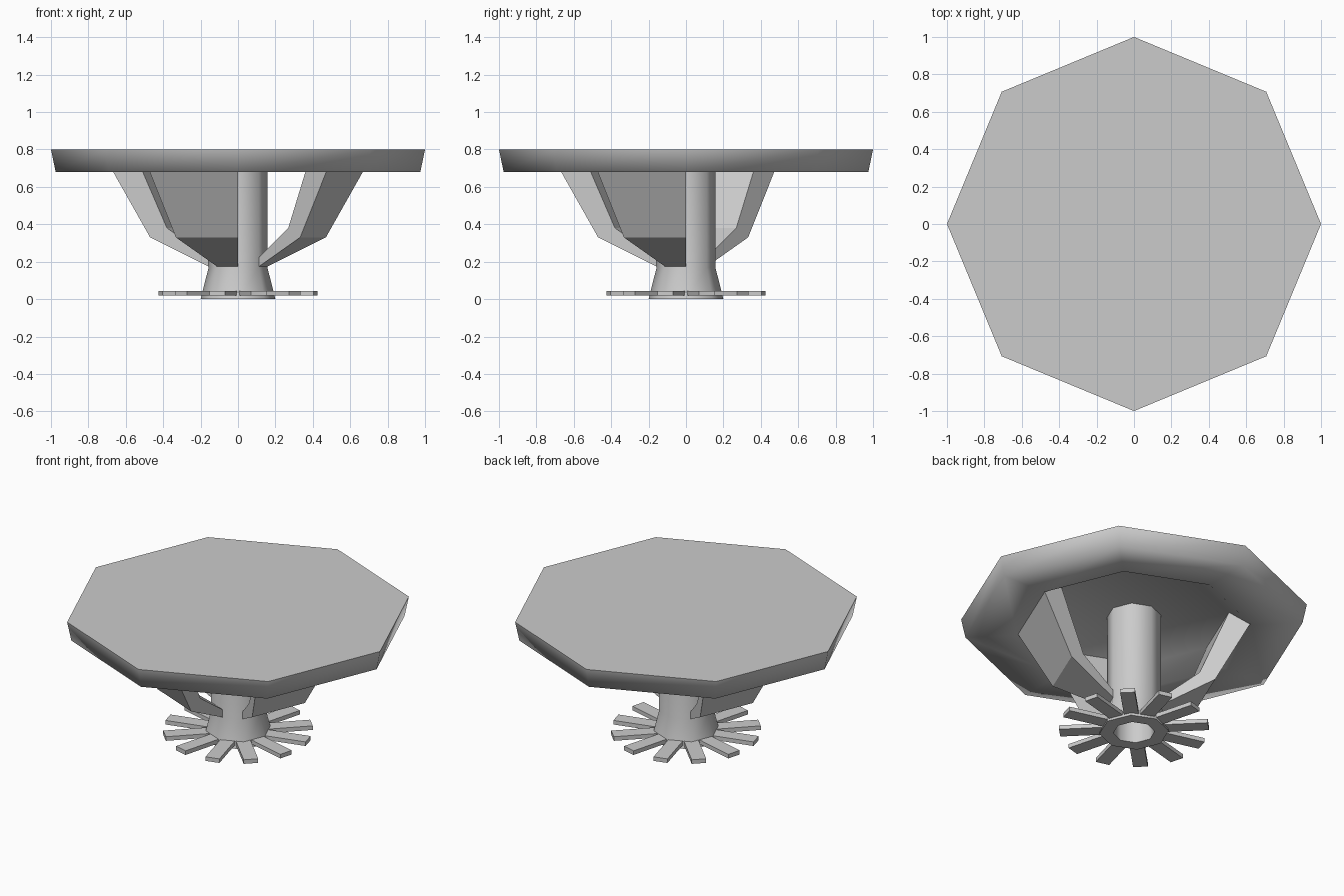
import bpy, bmesh
from math import sin, cos, radians

if "Cube" in bpy.data.objects:
    bpy.data.objects.remove(bpy.data.objects["Cube"], do_unlink=True)

grey = bpy.data.materials.new("metal_grey")
grey.use_nodes = True
tone = (0.6, 0.6, 0.6, 1)
grey.diffuse_color = tone
grey.node_tree.nodes["Principled BSDF"].inputs["Base Color"].default_value = tone


def sweep(name, profile, start=0, steps=8, full=True, closed=False, smooth=None):
    """Turn an (r, z) profile about z in 45 degree steps; cap any open ends."""
    bm = bmesh.new()
    count = steps if full else steps + 1
    rings = []
    for i in range(count):
        a = radians(start + 45 * i)
        rings.append([bm.verts.new((r * cos(a), r * sin(a), z)) for r, z in profile])
    n = len(profile)
    for i in range(steps):
        p, q = rings[i], rings[(i + 1) % count]
        for j in range(n if closed else n - 1):
            k = (j + 1) % n
            bm.faces.new((p[j], q[j], q[k], p[k]))
    if not full:
        bm.faces.new(rings[0])
        bm.faces.new(rings[-1][::-1])
    elif not closed:
        bm.faces.new([ring[0] for ring in rings][::-1])
        bm.faces.new([ring[-1] for ring in rings])
    return finish(name, bm, smooth)


def finish(name, bm, smooth=None):
    bmesh.ops.recalc_face_normals(bm, faces=bm.faces)
    mesh = bpy.data.meshes.new(name)
    bm.to_mesh(mesh)
    bm.free()
    mesh.materials.append(grey)
    ob = bpy.data.objects.new(name, mesh)
    bpy.context.collection.objects.link(ob)
    if smooth:
        bpy.ops.object.select_all(action="DESELECT")
        ob.select_set(True)
        bpy.context.view_layer.objects.active = ob
        bpy.ops.object.shade_smooth_by_angle(angle=radians(smooth))
    return ob


# Octagonal top plate with a shallow hollow underneath
sweep("top_plate", [(0.55, 0.77), (0.68, 0.68), (0.975, 0.68), (1, 0.8)], smooth=85)

# Stem with flared foot and an open bore
sweep("stem", [(0.12, 0.3), (0.12, 0), (0.2, 0), (0.157, 0.17), (0.157, 0.78)], smooth=50)

# Three bent arms, each one eighth of a turn wide
arm_profile = [(0.555, 0.785), (0.69, 0.72), (0.47, 0.33), (0.15, 0.17),
               (0.11, 0.19), (0.38, 0.38)]
for name, start in (("front_arm", -135), ("left_arm", -45), ("back_arm", 135)):
    sweep(name, arm_profile, start, steps=1, full=False, closed=True)

# Flat fan of twelve blades around the foot
bm = bmesh.new()
for i in range(12):
    a = radians(15 + 30 * i)
    made = bmesh.ops.create_cube(bm, size=1)["verts"]
    for v in made:
        x, y, z = 0.295 + v.co.x * 0.27, v.co.y * 0.085, 0.031 + v.co.z * 0.026
        v.co = (x * cos(a) - y * sin(a), x * sin(a) + y * cos(a), z)
finish("deflector_blades", bm)
